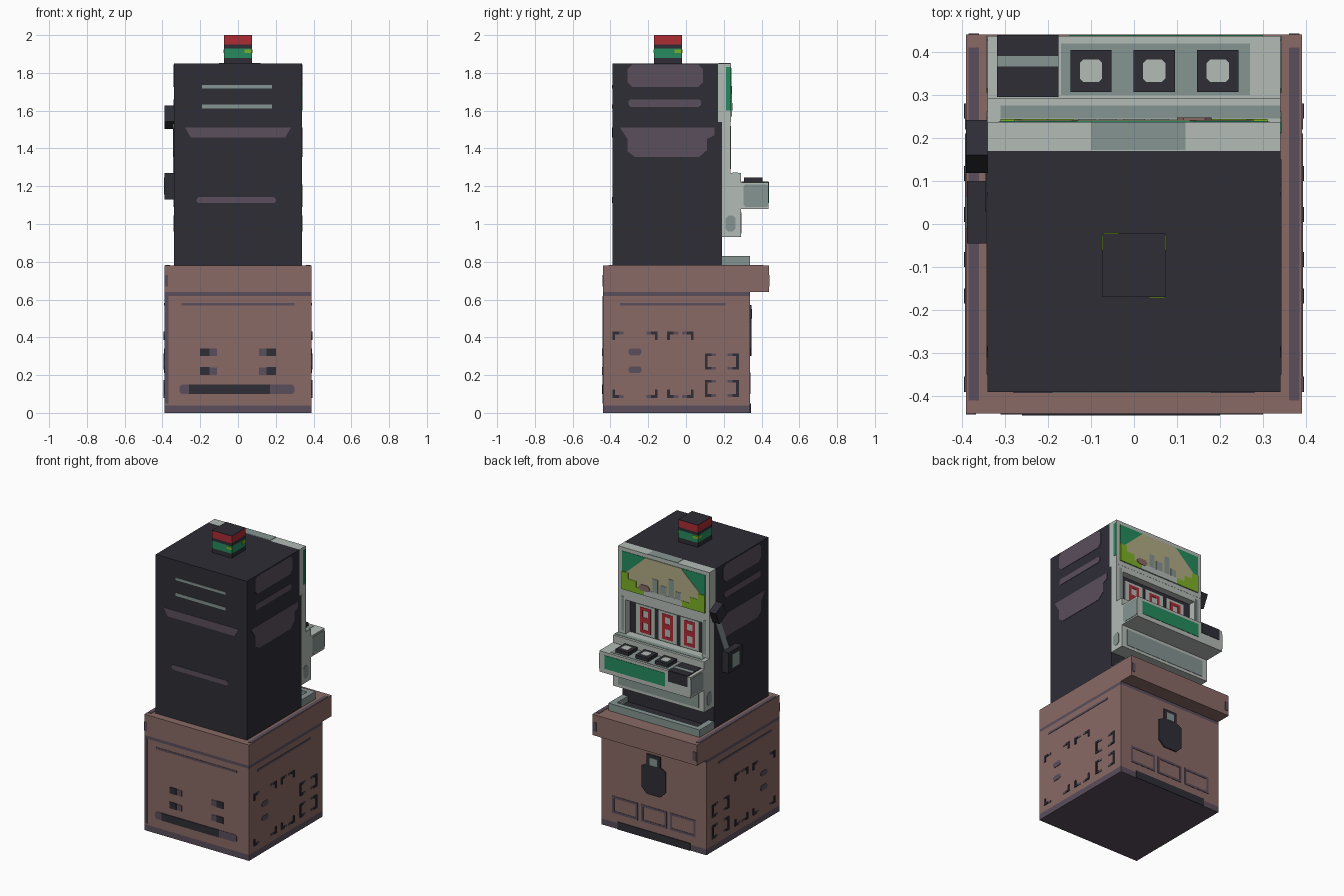
import bpy, bmesh, math
from mathutils import Matrix

if "Cube" in bpy.data.objects:
    bpy.data.objects.remove(bpy.data.objects["Cube"])


def material(name, r, g, b):
    lin = [(c / 255 / 12.92) if c < 11 else ((c / 255 + 0.055) / 1.055) ** 2.4 for c in (r, g, b)]
    m = bpy.data.materials.new(name)
    m.diffuse_color = (*lin, 1)
    m.use_nodes = True
    m.node_tree.nodes["Principled BSDF"].inputs["Base Color"].default_value = m.diffuse_color
    return m


BROWN = material("brown", 137, 106, 101)
PURPLE = material("dull purple", 91, 78, 92)
DARK = material("charcoal", 46, 45, 54)
LIGHT = material("light grey", 179, 187, 181)
MID = material("mid grey", 133, 149, 145)
GREEN = material("green", 38, 138, 94)
LIME = material("lime", 124, 176, 38)
TAN = material("tan", 178, 172, 134)
RED = material("red", 172, 44, 52)


def add(name, bm, mat):
    bmesh.ops.recalc_face_normals(bm, faces=bm.faces)
    me = bpy.data.meshes.new(name)
    bm.to_mesh(me)
    bm.free()
    me.materials.append(mat)
    ob = bpy.data.objects.new(name, me)
    bpy.context.collection.objects.link(ob)
    return ob


def box(name, x0, x1, y0, y1, z0, z1, mat):
    bm = bmesh.new()
    bmesh.ops.create_cube(bm, size=1)
    for v in bm.verts:
        v.co = ((x0 + x1) / 2 + v.co.x * (x1 - x0), (y0 + y1) / 2 + v.co.y * (y1 - y0),
                (z0 + z1) / 2 + v.co.z * (z1 - z0))
    return add(name, bm, mat)


# side -> mapping of (u, v, outward position) to 3D
SIDES = {"front": lambda u, v, d: (u, -d, v), "back": lambda u, v, d: (u, d, v),
         "right": lambda u, v, d: (d, u, v), "left": lambda u, v, d: (-d, u, v),
         "top": lambda u, v, d: (u, v, d)}


def poly(name, side, pos, pts, mat, level=1):
    bm = bmesh.new()
    f = SIDES[side]
    lo = [bm.verts.new(f(u, v, pos - 0.001)) for u, v in pts]
    hi = [bm.verts.new(f(u, v, pos + 0.0025 * level)) for u, v in pts]
    n = len(pts)
    bm.faces.new(lo)
    bm.faces.new(hi)
    for i in range(n):
        bm.faces.new((lo[i], lo[(i + 1) % n], hi[(i + 1) % n], hi[i]))
    return add(name, bm, mat)


def plate(name, side, pos, u0, u1, v0, v1, mat, level=1, c=0):
    if c:
        pts = [(u0 + c, v0), (u1 - c, v0), (u1, v0 + c), (u1, v1 - c),
               (u1 - c, v1), (u0 + c, v1), (u0, v1 - c), (u0, v0 + c)]
    else:
        pts = [(u0, v0), (u1, v0), (u1, v1), (u0, v1)]
    return poly(name, side, pos, pts, mat, level)


def ring(name, side, pos, u0, u1, v0, v1, w, mat, level=1):
    for a, b, c, d in ((u0, u1, v0, v0 + w), (u0, u1, v1 - w, v1),
                       (u0, u0 + w, v0 + w, v1 - w), (u1 - w, u1, v0 + w, v1 - w)):
        plate(name, side, pos, a, b, c, d, mat, level)


def corners(name, side, pos, u0, u1, v0, v1):
    for u, s in ((u0, 1), (u1, -1)):
        for v, t in ((v0, 1), (v1, -1)):
            for du, dv, mat, lev in ((0.06, 0.014, PURPLE, 1), (0.014, 0.045, DARK, 2), (0.035, 0.014, DARK, 2)):
                a, b = sorted((u, u + s * du))
                c, d = sorted((v, v + t * dv))
                plate(name, side, pos, a, b, c, d, mat, lev)


# chest base
box("base_plinth", -0.39, 0.39, -0.44, 0.34, 0, 0.04, PURPLE)
box("base_body", -0.39, 0.39, -0.44, 0.34, 0.04, 0.62, BROWN)
box("base_seam", -0.39, 0.39, -0.44, 0.34, 0.62, 0.64, PURPLE)
box("base_top_slab", -0.39, 0.39, -0.44, 0.44, 0.64, 0.78, BROWN)
for s in (-1, 1):
    a, b = sorted((s * 0.36, s * 0.385))
    plate("slab_edge_wear", "top", 0.78, a, b, -0.41, 0.41, PURPLE)
    plate("slab_back_wear", "back", 0.44, a, b, 0.67, 0.73, PURPLE)

# base front marks
plate("front_edge_strip", "front", 0.44, -0.387, -0.367, 0.05, 0.62, PURPLE)
plate("front_slab_patch", "front", 0.44, -0.39, -0.37, 0.67, 0.73, PURPLE)
plate("front_seam_line", "front", 0.44, -0.3, 0.3, 0.568, 0.582, PURPLE)
plate("front_slot_purple", "front", 0.44, -0.31, 0.3, 0.1, 0.15, PURPLE, 1, 0.012)
plate("front_slot_dark", "front", 0.44, -0.26, 0.17, 0.1, 0.15, DARK, 2)
for s in (-1, 1):
    for z in (0.2, 0.3):
        a, b = sorted((s * 0.11, s * 0.2))
        plate("vent_purple", "front", 0.44, a, b, z, z + 0.04, PURPLE)
        a, b = sorted((s * 0.15, s * 0.2))
        plate("vent_dark", "front", 0.44, a, b, z, z + 0.042, DARK, 2)

# base and cabinet side marks
for side in ("right", "left"):
    for u0, u1, v0, v1 in ((-0.39, -0.15, 0.08, 0.43), (-0.1, 0.04, 0.08, 0.43),
                           (0.1, 0.28, 0.23, 0.315), (0.1, 0.28, 0.085, 0.175)):
        corners("side_panel_corner", side, 0.39, u0, u1, v0, v1)
    plate("side_seam_line", side, 0.39, -0.35, 0.21, 0.568, 0.582, PURPLE)
    for z in (0.21, 0.305):
        plate("side_dent", side, 0.39, -0.305, -0.235, z, z + 0.035, PURPLE, 1, 0.01)
    plate("side_scuff_top", side, 0.34, -0.31, 0.09, 1.725, 1.845, PURPLE, 1, 0.025)
    plate("side_scuff_middle", side, 0.34, -0.305, 0.08, 1.62, 1.66, PURPLE, 1, 0.012)
    poly("side_scuff_low", side, 0.34, [(-0.35, 1.51), (-0.31, 1.45), (-0.31, 1.385), (-0.27, 1.355),
                                        (0.07, 1.355), (0.11, 1.39), (0.11, 1.45), (0.15, 1.47),
                                        (0.15, 1.51)], PURPLE)

# padlock and panels on the back
poly("lock_plate", "back", 0.34, [(-0.05, 0.3), (0.05, 0.3), (0.09, 0.34), (0.09, 0.48), (0.05, 0.5), (0.05, 0.57),
                                  (-0.05, 0.57), (-0.05, 0.5), (-0.09, 0.48), (-0.09, 0.34)], DARK, 3)
plate("lock_shackle", "back", 0.34, -0.028, 0.028, 0.5, 0.55, MID, 4)
for x in (-0.215, 0, 0.215):
    ring("back_panel_outline", "back", 0.34, x - 0.095, x + 0.095, 0.1, 0.215, 0.015, PURPLE)
plate("back_floor_gap", "back", 0.34, -0.27, 0.27, 0, 0.05, DARK, 2)

# dark cabinet
box("cabinet", -0.34, 0.34, -0.39, 0.19, 0.78, 1.54, DARK)
box("cabinet_upper", -0.34, 0.34, -0.39, 0.17, 1.54, 1.85, DARK)
plate("upper_vent", "front", 0.39, -0.19, 0.18, 1.718, 1.735, MID)
plate("lower_vent", "front", 0.39, -0.19, 0.18, 1.612, 1.632, MID)
poly("front_scuff", "front", 0.39, [(-0.28, 1.51), (-0.25, 1.458), (0.25, 1.458), (0.28, 1.51)], PURPLE)
plate("front_low_scuff", "front", 0.39, -0.22, 0.2, 1.11, 1.142, PURPLE, 1, 0.01)

# signal lamp
for name, z0, z1, mat in (("lamp_foot", 1.85, 1.88, DARK), ("lamp_green", 1.88, 1.93, GREEN),
                          ("lamp_band", 1.93, 1.95, DARK), ("lamp_red", 1.95, 1.997, RED),
                          ("lamp_cap", 1.997, 2.0, DARK)):
    box(name, -0.073, 0.073, -0.17, -0.022, z0, z1, mat)
plate("lamp_glint", "front", 0.17, 0.035, 0.072, 1.905, 1.923, LIME)
plate("lamp_glint", "back", -0.022, -0.072, -0.035, 1.905, 1.923, LIME)
for side in ("left", "right"):
    plate("lamp_glint", side, 0.073, -0.062, -0.025, 1.905, 1.923, LIME)

# picture sign
box("sign_panel", -0.34, 0.34, 0.17, 0.237, 1.54, 1.85, LIGHT)
plate("sign_top_shade", "top", 1.85, -0.1, 0.12, 0.172, 0.236, MID)
plate("sign_side_glow", "right", 0.34, 0.213, 0.237, 1.6, 1.83, GREEN)
plate("sign_green", "back", 0.237, -0.31, 0.31, 1.57, 1.825, GREEN)
poly("sign_sky", "back", 0.237, [(-0.31, 1.57), (0.31, 1.57), (0.31, 1.66), (0.13, 1.825),
                                 (-0.13, 1.825), (-0.31, 1.66)], TAN, 2)
for s in (-1, 1):
    poly("sign_bush", "back", 0.237, [(s * 0.31, 1.57), (s * 0.14, 1.57), (s * 0.14, 1.61), (s * 0.2, 1.61),
                                      (s * 0.2, 1.65), (s * 0.26, 1.65), (s * 0.26, 1.69), (s * 0.31, 1.69)], LIME, 3)
plate("sign_ground", "back", 0.237, -0.14, 0.14, 1.57, 1.61, LIGHT, 3)
for x, w, h in ((0.06, 0.04, 1.7), (0, 0.05, 1.67), (-0.06, 0.04, 1.73), (-0.11, 0.04, 1.66)):
    plate("sign_tower", "back", 0.237, x - w / 2, x + w / 2, 1.6, h, MID, 3)
plate("sign_arch", "back", 0.237, 0.1, 0.18, 1.6, 1.64, BROWN, 4, 0.015)

# reel window
for s in (-1, 1):
    a, b = sorted((s * 0.285, s * 0.34))
    box("window_post", a, b, 0.19, 0.236, 1.27, 1.54, LIGHT)
    a, b = sorted((s * 0.295, s * 0.315))
    plate("window_post_line", "back", 0.236, a, b, 1.29, 1.52, MID)
box("window_header", -0.285, 0.285, 0.17, 0.236, 1.5, 1.54, LIGHT)
for x in (-0.165, 0, 0.165):
    plate("reel", "back", 0.19, x - 0.07, x + 0.07, 1.275, 1.475, LIGHT, 2)
    ring("reel_mark_upper", "back", 0.19, x - 0.04, x + 0.04, 1.375, 1.46, 0.02, RED, 3)
    ring("reel_mark_lower", "back", 0.19, x - 0.04, x + 0.04, 1.29, 1.38, 0.02, RED, 3)

# middle body and button console
box("front_body", -0.34, 0.34, 0.19, 0.292, 0.93, 1.27, LIGHT)
plate("body_ledge_shade", "top", 1.27, -0.31, 0.34, 0.245, 0.275, MID)
plate("body_lower_panel", "back", 0.292, -0.3, 0.3, 0.95, 1.06, MID)
box("button_console", -0.34, 0.34, 0.292, 0.437, 1.08, 1.22, LIGHT)
plate("console_top_shade", "top", 1.22, -0.17, 0.27, 0.3, 0.42, MID)
plate("console_green_panel", "back", 0.437, -0.15, 0.3, 1.11, 1.2, GREEN)
plate("coin_slot_top", "top", 1.22, -0.318, -0.175, 0.295, 0.437, DARK, 2)
plate("coin_slot_stripe", "top", 1.22, -0.318, -0.175, 0.366, 0.39, MID, 3)
plate("coin_slot_front", "back", 0.437, -0.318, -0.175, 1.15, 1.222, DARK)
for side in ("right", "left"):
    plate("console_side_shade", side, 0.34, 0.305, 0.437, 1.09, 1.21, MID, 1, 0.01)
    plate("body_side_shade", side, 0.34, 0.21, 0.262, 0.96, 1.045, MID, 1, 0.015)
for x in (-0.1, 0.047, 0.195):
    box("button", x - 0.048, x + 0.048, 0.307, 0.404, 1.22, 1.245, DARK)
    plate("button_face", "top", 1.245, x - 0.026, x + 0.026, 0.33, 0.382, LIGHT, 1, 0.008)

# payout tray
box("tray_floor", -0.3, 0.3, 0.19, 0.305, 0.78, 0.792, DARK)
box("tray_lip", -0.34, 0.34, 0.305, 0.34, 0.78, 0.83, MID)
for s in (-1, 1):
    a, b = sorted((s * 0.3, s * 0.34))
    box("tray_wall", a, b, 0.19, 0.305, 0.78, 0.83, MID)

# pull lever
box("lever_mount", -0.388, -0.34, -0.045, 0.1, 1.13, 1.27, DARK)
plate("lever_mount_face", "left", 0.388, -0.01, 0.065, 1.155, 1.245, MID)
poly("lever_arm", "left", 0.34, [(0.03, 1.27), (0.075, 1.25), (0.185, 1.51), (0.145, 1.53)], MID, 2)
knob = box("lever_knob", -0.025, 0.025, -0.045, 0.045, -0.048, 0.048, DARK)
knob.data.transform(Matrix.Translation((-0.365, 0.18, 1.565)) @ Matrix.Rotation(-math.radians(26), 4, 'X'))
